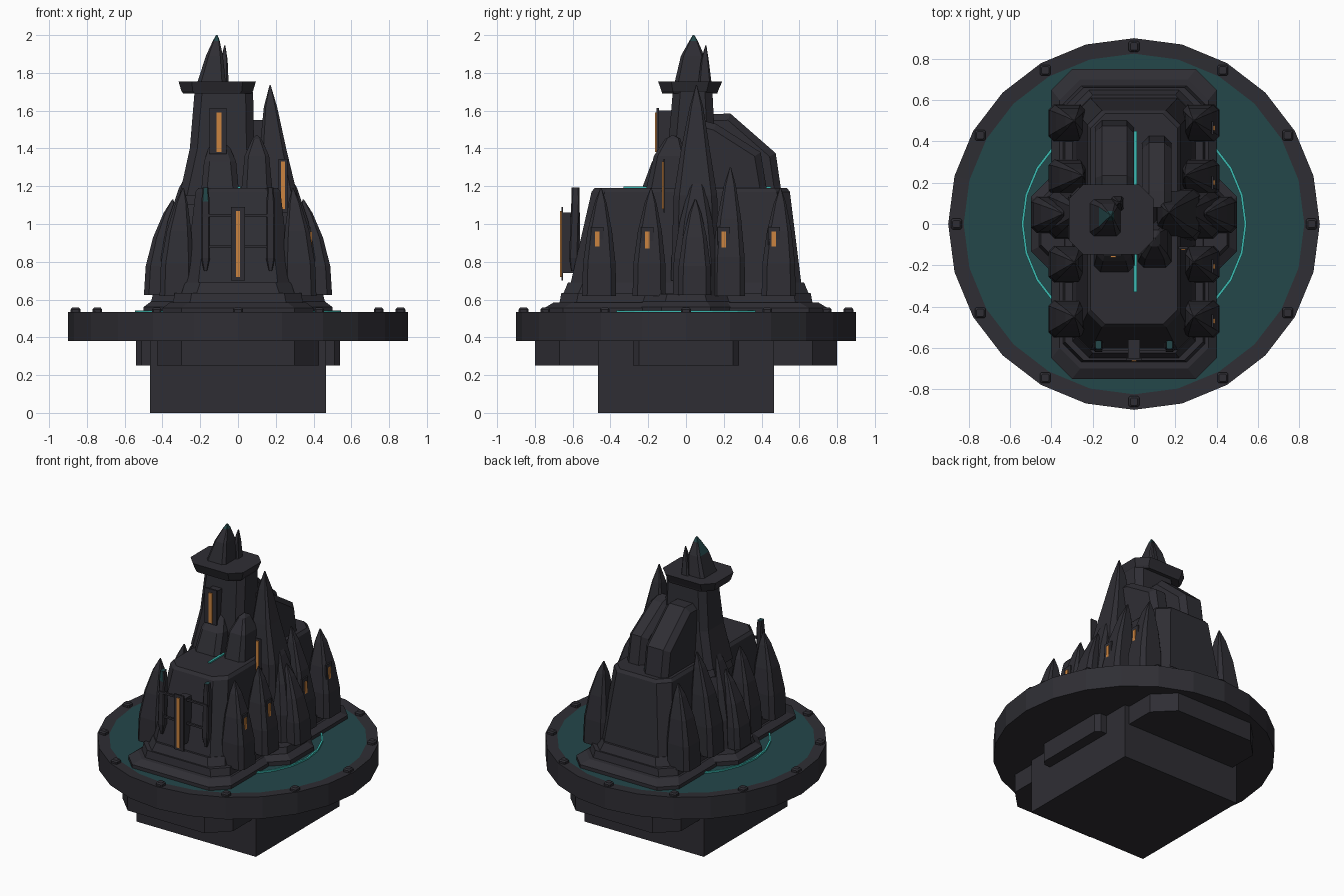
import bpy, bmesh, math

if "Cube" in bpy.data.objects:
    bpy.data.objects.remove(bpy.data.objects["Cube"])


def material(name, rgb):
    m = bpy.data.materials.new(name)
    m.diffuse_color = (*rgb, 1)
    m.use_nodes = True
    m.node_tree.nodes["Principled BSDF"].inputs["Base Color"].default_value = m.diffuse_color
    return m


STONE = material("charcoal stone", (0.028, 0.027, 0.034))
TEAL = material("deep teal", (0.017, 0.063, 0.068))
GLOW = material("bright teal", (0.045, 0.50, 0.45))
AMBER = material("amber window", (0.60, 0.23, 0.05))


def finish(name, bm, *mats):
    bmesh.ops.recalc_face_normals(bm, faces=bm.faces[:])
    me = bpy.data.meshes.new(name)
    bm.to_mesh(me)
    bm.free()
    for m in mats:
        me.materials.append(m)
    ob = bpy.data.objects.new(name, me)
    bpy.context.collection.objects.link(ob)
    return ob


def loft(name, levels, mats=(STONE,), rule=None):
    """Stack of chamfered rectangles: (z, cx, cy, half x, half y, chamfer)."""
    bm = bmesh.new()
    rings = []
    for z, cx, cy, hx, hy, c in levels:
        pts = [(hx, -hy + c), (hx, hy - c), (hx - c, hy), (-hx + c, hy),
               (-hx, hy - c), (-hx, -hy + c), (-hx + c, -hy), (hx - c, -hy)]
        rings.append([bm.verts.new((cx + x, cy + y, z)) for x, y in pts])
    for a, b in zip(rings, rings[1:]):
        for i in range(8):
            j = (i + 1) % 8
            bm.faces.new((a[i], a[j], b[j], b[i]))
    bm.faces.new(rings[0])
    bm.faces.new(rings[-1])
    bmesh.ops.recalc_face_normals(bm, faces=bm.faces[:])
    if rule:
        for f in bm.faces:
            f.material_index = int(rule(f))
    return finish(name, bm, *mats)


def box(name, x0, x1, y0, y1, z0, z1, mat=STONE):
    bm = bmesh.new()
    bmesh.ops.create_cube(bm, size=1)
    for v in bm.verts:
        v.co = ((x0 + x1) / 2 + v.co.x * (x1 - x0), (y0 + y1) / 2 + v.co.y * (y1 - y0),
                (z0 + z1) / 2 + v.co.z * (z1 - z0))
    return finish(name, bm, mat)


def spire(name, bx, by, h, z0, z1, ax, ay):
    """Faceted crystal spire leaning from (bx, by) to its tip at (ax, ay)."""
    levels = []
    for t, s in ((0, 1), (0.3, 0.96), (0.6, 0.72), (0.86, 0.36), (1, 0.04)):
        k = t * t
        levels.append((z0 + t * (z1 - z0), bx + (ax - bx) * k, by + (ay - by) * k,
                       h * s, h * s, h * s * 0.3))
    return loft(name, levels)


# Undercarriage
box("base_block", -.465, .465, -.465, .465, 0, .385)
loft("under_long_block", [(.25, 0, 0, .43, .80, .13), (.385, 0, 0, .43, .80, .13)])
loft("under_side_block", [(.25, 0, 0, .54, .28, .03), (.385, 0, 0, .54, .28, .03)])

# Round deck with teal inner floor
bm = bmesh.new()
bmesh.ops.create_cone(bm, cap_ends=True, segments=24, radius1=.9, radius2=.9, depth=.155)
bmesh.ops.translate(bm, verts=bm.verts[:], vec=(0, 0, .4575))
top = max(bm.faces, key=lambda f: f.calc_center_median().z)
bmesh.ops.inset_region(bm, faces=[top], thickness=.075)
top.material_index = 1
for v in top.verts:
    v.co.z -= .004
finish("deck", bm, STONE, TEAL)

# Rim studs
for i in range(12):
    a = i * math.pi / 6
    x, y = .86 * math.cos(a), .86 * math.sin(a)
    loft("rim_stud", [(.53, x, y, .026, .026, .008), (.548, x, y, .026, .026, .008),
                      (.557, x, y, .018, .018, .006)])

# Glowing ring laid on the deck
bm = bmesh.new()
loops = []
for r, z in ((.534, .53), (.534, .542), (.546, .542), (.546, .53)):
    loops.append([bm.verts.new((r * math.cos(i * math.pi / 12), r * math.sin(i * math.pi / 12), z))
                  for i in range(24)])
for k in range(4):
    a, b = loops[k], loops[(k + 1) % 4]
    for i in range(24):
        j = (i + 1) % 24
        bm.faces.new((a[i], a[j], b[j], b[i]))
finish("glow_ring", bm, GLOW)

# Stepped plinth
loft("plinth_low", [(.53, 0, 0, .40, .75, .10), (.555, 0, 0, .40, .75, .10),
                    (.585, 0, 0, .36, .70, .10)])
loft("plinth_side", [(.53, 0, 0, .50, .28, .15), (.56, 0, 0, .50, .28, .15),
                     (.59, 0, 0, .46, .25, .14), (.63, 0, 0, .45, .24, .14)])
loft("plinth_mid", [(.58, 0, 0, .345, .67, .09), (.635, 0, 0, .335, .66, .09)])
loft("plinth_high", [(.63, 0, 0, .30, .65, .08), (.69, 0, 0, .28, .625, .08)])

# Main keep
loft("keep", [(.64, 0, 0, .285, .615, .07), (.69, 0, 0, .28, .61, .07),
              (1.17, 0, .025, .225, .525, .07), (1.19, 0, .025, .21, .51, .07)])
box("roof_glow_line", -.002, .014, -.33, .45, 1.185, 1.199, GLOW)

# Front gate: posts, cross rails and tall slit window
for s in (-1, 1):
    x = s * .172
    loft("gate_post", [(.75, x, -.60, .008, .008, .002), (.82, x, -.595, .024, .024, .007),
                       (1.12, x, -.585, .022, .022, .007), (1.192, x, -.585, .015, .02, .006)],
         (STONE, TEAL), lambda f: f.normal.z > .8 or (s < 0 and f.normal.y < -.9
                                  and f.calc_center_median().z > 1.1))
for z in (.88, 1.045):
    box("gate_rail", -.19, .19, -.615, -.60, z - .007, z + .007)
box("gate_core", -.03, .03, -.65, -.56, .74, 1.06)
box("gate_window_frame", -.037, .037, -.66, -.65, .70, 1.09)
box("gate_window", -.011, .011, -.667, -.659, .72, 1.07, AMBER)

# Side spires, mirrored; the right-hand ones carry slit windows
ROW = [(-.46, .09, 1.19), (-.195, .088, 1.19), (.225, .088, 1.30), (.49, .09, 1.19)]
for s in (-1, 1):
    for y, h, z in ROW:
        spire("side_spire", s * .325, y, h, .62, z, s * (.29 if z < 1.25 else .25), y + .01)
    spire("outer_spire", s * .41, .045, .088, .625, 1.13, s * .345, .05)
    spire("corner_shard", s * .30, .05, .12, .62, 1.28, s * .26, .06)
for y, z0 in ((-.47, .81), (-.205, .81), (.2, .85), (.465, .81)):
    box("side_window_frame", .375, .385, y - .032, y + .032, z0 - .012, .985)
    box("side_window_mount", .34, .38, y - .025, y + .025, z0, .96)
    box("side_window", .384, .392, y - .012, y + .012, z0, .96, AMBER)

# Tall right spire with its front window
loft("tall_spire", [(.70, .22, .05, .11, .13, .03), (1.15, .21, .05, .105, .115, .03),
                    (1.40, .185, .05, .07, .075, .02), (1.62, .172, .055, .035, .036, .01),
                    (1.735, .17, .055, .003, .003, .001)])
box("tall_window_frame", .215, .262, -.12, -.11, 1.06, 1.345)
box("tall_window", .228, .249, -.127, -.119, 1.08, 1.33, AMBER)

# Tower shaft, front buttresses and cap
loft("tower_shaft", [(1.15, -.09, .03, .22, .15, .04), (1.40, -.085, .03, .17, .125, .04),
                     (1.70, -.075, .035, .155, .105, .04)])
loft("left_buttress", [(1.17, -.095, -.10, .10, .14, .03), (1.33, -.095, -.08, .085, .10, .03),
                       (1.42, -.10, -.05, .05, .05, .02)])
loft("right_buttress", [(1.15, .10, -.09, .085, .13, .03), (1.36, .10, -.085, .065, .085, .02),
                        (1.45, .10, -.07, .025, .04, .01), (1.47, .10, -.07, .004, .004, .001)])
loft("left_shoulder", [(1.1, -.22, .03, .10, .13, .03), (1.28, -.20, .03, .06, .10, .02)])
box("tower_window_frame", -.15, -.06, -.156, -.144, 1.37, 1.615)
box("tower_window_mount", -.14, -.07, -.15, -.05, 1.38, 1.60)
box("tower_window", -.114, -.088, -.163, -.155, 1.38, 1.59, AMBER)
loft("tower_cap", [(1.69, -.11, .02, .18, .145, .06), (1.705, -.11, .02, .19, .15, .06),
                   (1.755, -.11, .022, .205, .17, .07)])

# Crown crystal with teal tip facets
loft("crown_crystal", [(1.75, -.14, .03, .075, .09, .02), (1.89, -.125, .035, .045, .062, .014),
                       (1.97, -.115, .04, .018, .022, .005), (2.0, -.112, .04, .004, .004, .001)],
     (STONE, TEAL),
     lambda f: f.calc_center_median().z > 1.98 or (f.calc_center_median().z > 1.9 and f.normal.x < -.6
                                                   and abs(f.normal.y) < .3))
loft("crown_shard", [(1.75, -.08, .10, .03, .035, .01), (1.87, -.073, .10, .018, .02, .006),
                     (1.945, -.07, .105, .003, .003, .001)])

# Rear roof blocks sloping to the back
for name, cx, hx, prof in (
        ("rear_block_left", -.095, .095, [(.10, 1.17), (.10, 1.58), (.235, 1.585), (.475, 1.375), (.505, 1.17)]),
        ("rear_block_right", .11, .072, [(.08, 1.17), (.08, 1.55), (.16, 1.53), (.395, 1.38), (.43, 1.17)])):
    bm = bmesh.new()
    sides = []
    for s in (-1, 1):
        sides.append([bm.verts.new((cx + s * hx, y, z)) for y, z in prof])
    n = len(prof)
    for i in range(n):
        j = (i + 1) % n
        bm.faces.new((sides[0][i], sides[0][j], sides[1][j], sides[1][i]))
    for sd in sides:
        bm.faces.new(sd)
    edges = [e for e in bm.edges if min(v.co.z for v in e.verts) > 1.3
             and abs(e.verts[0].co.x - e.verts[1].co.x) < .001]
    edges += [e for e in bm.edges if abs(e.verts[0].co.x - e.verts[1].co.x) < .001
              and min(v.co.y for v in e.verts) > .38 and e not in edges]
    bmesh.ops.bevel(bm, geom=edges, offset=.035, segments=1, affect='EDGES')
    finish(name, bm, STONE)
